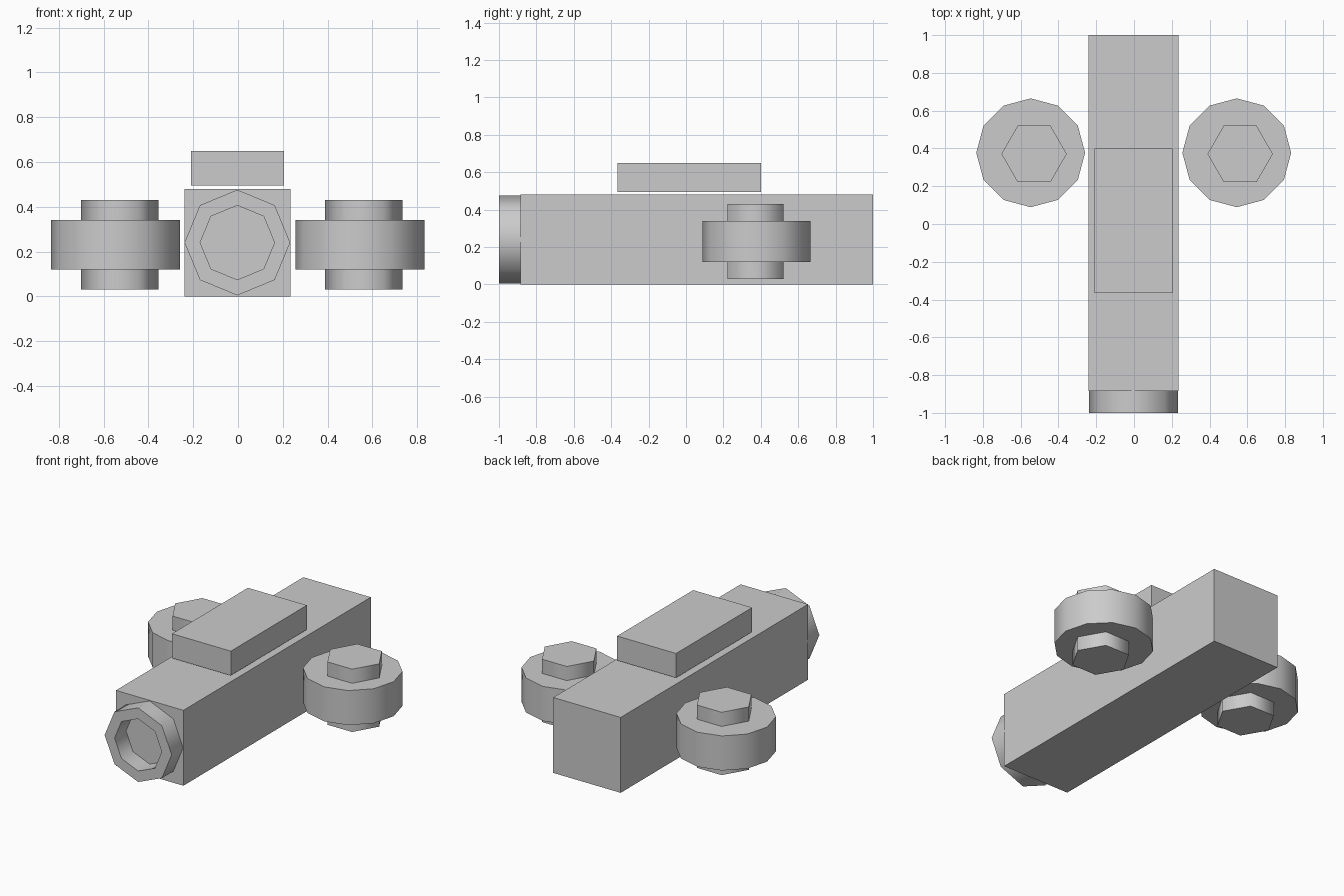
import bpy
import bmesh
from math import pi, radians, tau
from mathutils import Matrix, Vector

if "Cube" in bpy.data.objects:
    bpy.data.objects.remove(bpy.data.objects["Cube"], do_unlink=True)

grey = bpy.data.materials.new("plain_grey")
grey.use_nodes = True
colour = (0.6, 0.6, 0.6, 1)
grey.diffuse_color = colour
grey.node_tree.nodes["Principled BSDF"].inputs["Base Color"].default_value = colour


def add_object(name, bm, smooth=False):
    """Turn a bmesh into a grey object, keeping hard rims sharp."""
    bmesh.ops.recalc_face_normals(bm, faces=bm.faces)
    mesh = bpy.data.meshes.new(name)
    bm.to_mesh(mesh)
    bm.free()
    mesh.materials.append(grey)
    obj = bpy.data.objects.new(name, mesh)
    bpy.context.collection.objects.link(obj)
    if smooth:
        bpy.ops.object.select_all(action="DESELECT")
        obj.select_set(True)
        bpy.context.view_layer.objects.active = obj
        bpy.ops.object.shade_smooth_by_angle(angle=radians(70))
    return obj


def box(name, low, high):
    low, high = Vector(low), Vector(high)
    bm = bmesh.new()
    matrix = Matrix.Translation((low + high) / 2) @ Matrix.Diagonal((*(high - low), 1))
    bmesh.ops.create_cube(bm, size=1, matrix=matrix)
    return add_object(name, bm)


def disc(name, x, y, bottom, top, radius, sides):
    """Upright prism with a corner pointing along x."""
    bm = bmesh.new()
    matrix = Matrix.Translation((x, y, (bottom + top) / 2)) @ Matrix.Rotation(pi / 2, 4, "Z")
    bmesh.ops.create_cone(bm, cap_ends=True, segments=sides, radius1=radius,
                          radius2=radius, depth=top - bottom, matrix=matrix)
    return add_object(name, bm, smooth=True)


def ring(name, centre, outer, inner, front, back, sides):
    """Open tube along y, made by spinning a rectangular section."""
    bm = bmesh.new()
    x, z = centre
    section = [(outer, front), (outer, back), (inner, back), (inner, front)]
    verts = [bm.verts.new((x, y, z + r)) for r, y in section]
    edges = [bm.edges.new((verts[i], verts[i - 1])) for i in range(len(verts))]
    bmesh.ops.spin(bm, geom=verts + edges, cent=(x, 0, z), axis=(0, 1, 0),
                   angle=tau, steps=sides)
    bmesh.ops.remove_doubles(bm, verts=bm.verts, dist=0.0001)
    return add_object(name, bm, smooth=True)


# Long body, raised top block and open front nozzle
box("body", (-0.24, -0.885, 0), (0.235, 1, 0.48))
box("top_block", (-0.21, -0.365, 0.495), (0.205, 0.4, 0.65))
ring("front_nozzle", (-0.003, 0.24), 0.236, 0.166, -1, -0.885, 8)

# Side pods, each a flat disc with a six-sided hub passing through it
for side, x in (("right", -0.547), ("left", 0.544)):
    disc(side + "_pod", x, 0.377, 0.12, 0.34, 0.288, 12)
    disc(side + "_hub", x + 0.018, 0.371, 0.03, 0.43, 0.173, 6)
